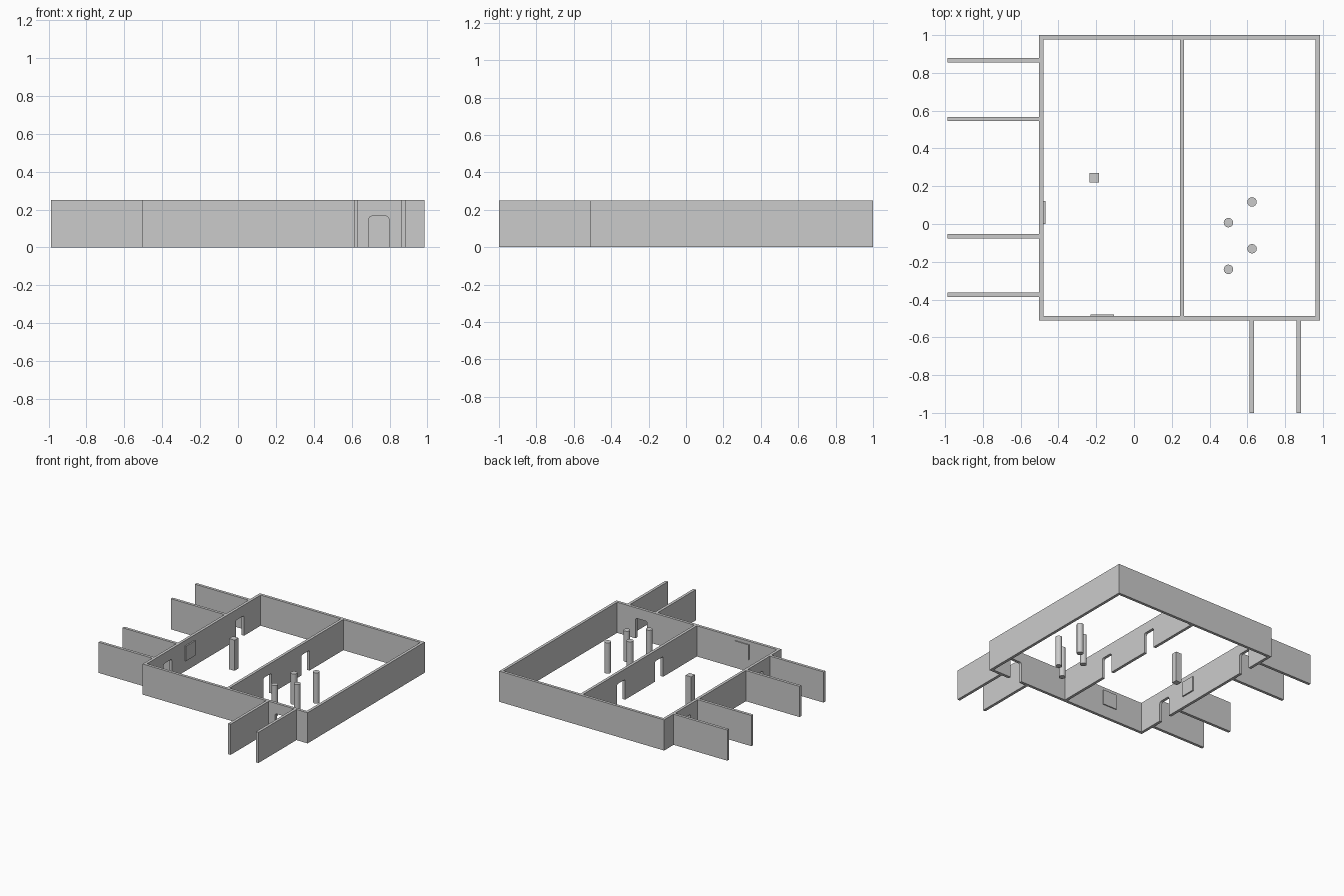
import bpy, bmesh, math
from mathutils import Vector

if "Cube" in bpy.data.objects:
    bpy.data.objects.remove(bpy.data.objects["Cube"])

H = 0.25          # wall height
T = 0.023         # wall thickness
DOOR_W, DOOR_H, DOOR_R = 0.105, 0.165, 0.014


def add_object(name, bm):
    bmesh.ops.recalc_face_normals(bm, faces=bm.faces)
    me = bpy.data.meshes.new(name)
    bm.to_mesh(me)
    bm.free()
    ob = bpy.data.objects.new(name, me)
    bpy.context.collection.objects.link(ob)
    return ob


def box(name, x0, x1, y0, y1, z0=0.0, z1=H):
    bm = bmesh.new()
    bmesh.ops.create_cube(bm, size=1)
    for v in bm.verts:
        v.co = Vector(((x0 + x1) / 2 + v.co.x * (x1 - x0),
                       (y0 + y1) / 2 + v.co.y * (y1 - y0),
                       (z0 + z1) / 2 + v.co.z * (z1 - z0)))
    return add_object(name, bm)


def door_wall(name, axis, a0, a1, c0, c1, doors):
    """Wall running along axis from a0 to a1, thickness c0..c1, with door openings."""
    pts = [(a0, H), (a0, 0)]
    for d in sorted(doors):
        l, r = d - DOOR_W / 2, d + DOOR_W / 2
        pts.append((l, 0))
        for cx, start in ((l + DOOR_R, 180), (r - DOOR_R, 90)):
            for i in range(4):
                t = math.radians(start - 30 * i)
                pts.append((cx + DOOR_R * math.cos(t), DOOR_H - DOOR_R + DOOR_R * math.sin(t)))
        pts.append((r, 0))
    pts += [(a1, 0), (a1, H)]
    place = (lambda a, z: (a, c0, z)) if axis == 'x' else (lambda a, z: (c0, a, z))
    depth = (0, c1 - c0, 0) if axis == 'x' else (c1 - c0, 0, 0)
    bm = bmesh.new()
    face = bm.faces.new([bm.verts.new(place(a, z)) for a, z in pts])
    ext = bmesh.ops.extrude_face_region(bm, geom=[face], use_keep_orig=True)
    bmesh.ops.translate(bm, vec=depth, verts=[e for e in ext['geom'] if isinstance(e, bmesh.types.BMVert)])
    bmesh.ops.triangulate(bm, faces=[f for f in bm.faces if len(f.verts) > 4])
    return add_object(name, bm)


# Outer shell of the two rooms
X0, X1, Y0, Y1 = -0.503, 0.985, -0.51, 1.0
door_wall("left_wall", 'y', Y0 + T, Y1 - T, X0, X0 + T, [0.71, -0.22])
door_wall("front_wall", 'x', X0, X1, Y0, Y0 + T, [0.744])
box("back_wall", X0, X1, Y1 - T, Y1)
box("right_wall", X1 - T, X1, Y0 + T, Y1 - T)

# Dividing wall between the rooms
door_wall("middle_wall", 'y', Y0 + T, Y1 - T, 0.243, 0.243 + T, [0.49, 0.0])

# Corridor walls leading to the doors
for i, y in enumerate((0.866, 0.556, -0.065, -0.374)):
    box(f"left_corridor_wall_{i + 1}", -0.987, X0, y - T / 2, y + T / 2)
for i, x in enumerate((0.623, 0.873)):
    box(f"front_corridor_wall_{i + 1}", x - T / 2, x + T / 2, -1.0, Y0)

# Wall panels in the left room
box("left_wall_panel", X0 + T, X0 + T + 0.011, 0.0, 0.122, 0.087, 0.208)
box("front_wall_panel", -0.23, -0.106, Y0 + T, Y0 + T + 0.008, 0.1, 0.223)

# Square pillar in the left room
box("square_pillar", -0.235, -0.185, 0.22, 0.27)

# Round pillars in the right room
for i, (x, y) in enumerate(((0.5, 0.007), (0.625, 0.117), (0.625, -0.131), (0.5, -0.24))):
    bpy.ops.mesh.primitive_cylinder_add(vertices=16, radius=0.025, depth=H, location=(x, y, H / 2))
    bpy.context.object.name = f"round_pillar_{i + 1}"
    bpy.ops.object.shade_smooth_by_angle()
